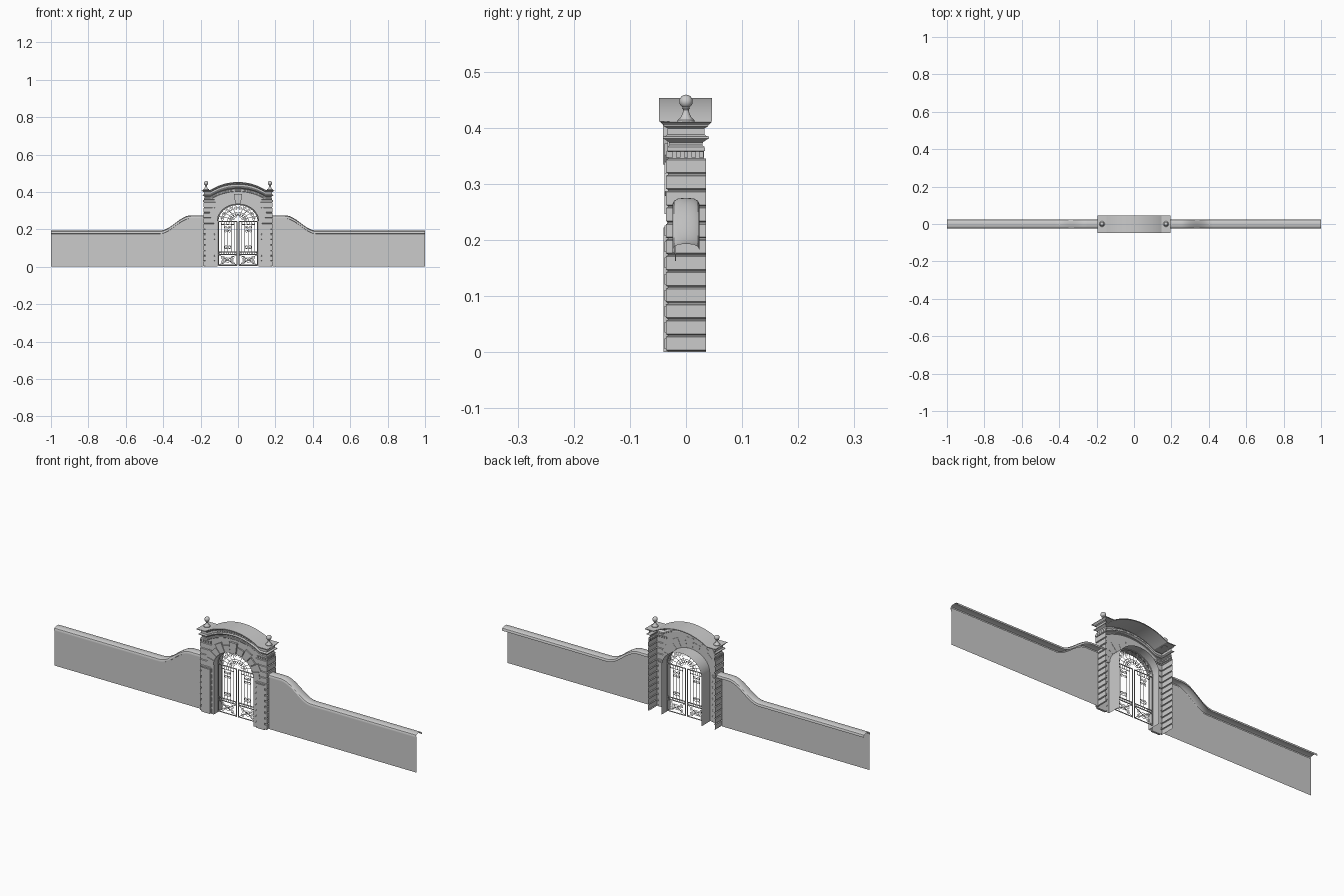
import bpy, bmesh
from math import sin, cos, pi, sqrt, radians

if "Cube" in bpy.data.objects:
    bpy.data.objects.remove(bpy.data.objects["Cube"])

ARCH_Z, RX, RZ = 0.245, 0.11, 0.09      # springing line and arch radii


def finish(name, bm, mirror=False, smooth=False):
    me = bpy.data.meshes.new(name)
    bmesh.ops.recalc_face_normals(bm, faces=bm.faces)
    bm.to_mesh(me)
    bm.free()
    ob = bpy.data.objects.new(name, me)
    bpy.context.collection.objects.link(ob)
    if mirror:
        ob.modifiers.new("mirror", 'MIRROR').merge_threshold = 0.0001
    if smooth:
        bpy.ops.object.select_all(action='DESELECT')
        ob.select_set(True)
        bpy.context.view_layer.objects.active = ob
        bpy.ops.object.shade_smooth_by_angle(angle=radians(30))
    return ob


def grid(name, rows, mirror=False, smooth=False, close=False):
    """Skin a list of equal-length point rows."""
    bm = bmesh.new()
    vs = [[bm.verts.new(p) for p in r] for r in rows]
    if close:
        vs.append(vs[0])
    for a, b in zip(vs, vs[1:]):
        for i in range(len(a) - 1):
            bm.faces.new((a[i], a[i + 1], b[i + 1], b[i]))
    bmesh.ops.remove_doubles(bm, verts=bm.verts, dist=1e-5)
    return finish(name, bm, mirror, smooth)


def sweep(name, path, profile, **kw):
    """path: (x, y, lift, dx, dy); profile: (offset, z)."""
    return grid(name, [[(x + dx * o, y + dy * o, l + z) for o, z in profile]
                       for x, y, l, dx, dy in path], **kw)


def prism(bm, pts, y0, y1):
    """Extrude an xz outline between two y planes."""
    a = [bm.verts.new((x, y0, z)) for x, z in pts]
    b = [bm.verts.new((x, y1, z)) for x, z in pts]
    bm.faces.new(a)
    bm.faces.new(b[::-1])
    for i in range(len(a)):
        j = (i + 1) % len(a)
        bm.faces.new((a[i], b[i], b[j], a[j]))


def rect(bm, x0, x1, z0, z1, y0, y1):
    prism(bm, [(x0, z0), (x1, z0), (x1, z1), (x0, z1)], y0, y1)


def lift(x, half=0.147, rise=0.042):
    """Segmental rise of the pediment over the gateway."""
    if abs(x) >= half:
        return 0.0
    r = (half * half + rise * rise) / (2 * rise)
    return sqrt(r * r - x * x) - (r - rise)


# garden walls: thin sheet with a swept-up top, and a rounded hollow coping
def wall_top(x):
    t = min(max((x - 0.25) / 0.17, 0), 1)
    return 0.193 + 0.082 * (1 + cos(pi * t)) / 2

xs = [0.185] + [0.25 + 0.17 * i / 20 for i in range(21)] + [1.0]
grid("wall", [[(x, -0.018, 0), (x, -0.018, wall_top(x) - 0.012)] for x in xs], mirror=True)
cap = [(-0.018, -0.03), (-0.02, -0.03), (-0.02, -0.017), (-0.024, -0.016), (-0.024, -0.011),
       (-0.021, -0.005), (-0.014, -0.001), (0, 0), (0.014, -0.001), (0.021, -0.005),
       (0.024, -0.011), (0.024, -0.016)]
sweep("wall_coping", [(x, 0, wall_top(x), 0, 1) for x in xs], cap, mirror=True, smooth=True)

# rusticated piers, open at the back
courses, n, h = [], 12, 0.345 / 12
for i in range(n):
    z = i * h
    courses += [(-0.004, z), (-0.004, z + 0.002), (0, z + 0.004), (0, z + h - 0.002), (-0.004, z + h)]
sweep("pier_courses", [(0.185, 0.036, 0, 1, 0), (0.185, -0.036, 0, 1, -1),
                       (0.125, -0.036, 0, 1, -1)], courses, mirror=True)
sweep("jamb", [(0.11, 0.036, 0, 0, 0), (0.11, -0.034, 0, 0, 0), (0.128, -0.034, 0, 0, 0)],
      [(0, 0), (0, ARCH_Z)], mirror=True)

# flat panel on each pier front, with toothed edges
bm = bmesh.new()
rect(bm, 0.128, 0.174, 0, 0.222, -0.04, -0.03)
for i in range(8):
    for x in (0.120, 0.174):
        rect(bm, x, x + 0.006, i * h + 0.006, i * h + h - 0.004, -0.038, -0.032)
finish("pier_panel", bm, mirror=True)

# arch soffit and the front plate above it
N = 32
ell = [(RX * cos(pi * i / N), ARCH_Z + RZ * sin(pi * i / N)) for i in range(N + 1)]
grid("arch_soffit", [[(x, -0.034, z), (x, 0.036, z)] for x, z in ell], smooth=True)
line = [(0.15, ARCH_Z)] + ell + [(-0.15, ARCH_Z)]
grid("front_plate", [[(x, -0.031, z), (x, -0.031, 0.37 + lift(x))] for x, z in line])

# voussoirs of alternating length, with a projecting keystone
bm = bmesh.new()
K = 11
for k in range(K):
    g = 0.012
    t0, t1 = pi * k / K + g, pi * (k + 1) / K - g
    key = k == K // 2
    d = 0.055 if key else (0.05 if k % 2 else 0.036)
    ts = [t0 + (t1 - t0) * i / 3 for i in range(4)]
    inner = [(RX * cos(t), ARCH_Z + RZ * sin(t)) for t in ts]
    outer = [((RX + d) * cos(t), ARCH_Z + (RZ + d) * sin(t)) for t in (t1, t0)]
    prism(bm, inner + outer, -0.041 if key else -0.038, -0.03)
finish("voussoirs", bm)

# pier capitals: dentils on the front and outer side
bm = bmesh.new()
for i in range(5):
    x = 0.128 + i * 0.0125
    rect(bm, x, x + 0.008, 0.347, 0.358, -0.036, -0.028)
    y = -0.031 + i * 0.0135
    rect(bm, 0.176, 0.185, 0.347, 0.358, y, y + 0.008)
finish("capital_dentils", bm, mirror=True)
sweep("capital_band", [(0.185, 0.036, 0, 1, 1), (0.185, -0.036, 0, 1, -1), (0.122, -0.036, 0, -1, -1),
                       (0.122, -0.031, 0, -1, 0)],
      [(-0.004, 0.343), (-0.004, 0.358), (-0.002, 0.359), (-0.002, 0.364)], mirror=True)

# cornice running across and arching over the gateway
arc = [0.147 * (1 - i / 20) for i in range(41)]
path = ([(0.185, 0.036, 0, 1, 1), (0.185, -0.036, 0, 1, -1)]
        + [(x, -0.036, lift(x), 0, -1) for x in arc]
        + [(-0.185, -0.036, 0, -1, -1), (-0.185, 0.036, 0, -1, 1)])
sweep("arched_cornice", path,
      [(-0.005, 0.36), (-0.003, 0.362), (-0.003, 0.366), (-0.007, 0.369), (-0.006, 0.374),
       (0.001, 0.379), (0.005, 0.381), (0.005, 0.384), (-0.001, 0.386), (-0.003, 0.388),
       (-0.003, 0.399), (0.003, 0.402), (0.004, 0.405), (0.01, 0.41)], smooth=True)
bm = bmesh.new()
for i in range(-7, 8):
    x = i * 0.013
    z = 0.389 + lift(x)
    rect(bm, x - 0.004, x + 0.004, z, z + 0.009, -0.037, -0.031)
finish("cornice_blocks", bm)

# curved roof slab
sweep("roof", [(x, 0, lift(x), 0, 1) for x in [0.195] + arc + [-0.195]],
      [(-0.048, 0.407), (-0.048, 0.411), (0.046, 0.411), (0.046, 0.407)], smooth=True)

# ball finials
prof = [(0.0001, 0.41), (0.015, 0.41), (0.015, 0.414), (0.010, 0.418), (0.006, 0.426), (0.005, 0.432),
        (0.007, 0.435)]
prof += [(max(0.0001, 0.012 * cos(a)), 0.447 + 0.012 * sin(a))
         for a in [radians(-60 + 15 * i) for i in range(11)]]
grid("finial", [[(0.171 + r * cos(2 * pi * i / 20), r * sin(2 * pi * i / 20), z) for r, z in prof]
                for i in range(20)], mirror=True, smooth=True, close=True)

# wrought-iron gate: heavy frame plus thin bars, rings and scrolls
def iron(name, lines, radius):
    cu = bpy.data.curves.new(name, 'CURVE')
    cu.dimensions = '3D'
    cu.bevel_depth, cu.bevel_resolution, cu.use_fill_caps = radius, 0, True
    for pts in lines:
        sp = cu.splines.new('POLY')
        sp.points.add(len(pts) - 1)
        for p, (x, z) in zip(sp.points, pts):
            p.co = (x, -0.004, z, 1)
    ob = bpy.data.objects.new(name, cu)
    bpy.context.collection.objects.link(ob)
    bpy.ops.object.select_all(action='DESELECT')
    ob.select_set(True)
    bpy.context.view_layer.objects.active = ob
    bpy.ops.object.convert(target='MESH')
    bpy.context.object.modifiers.new("mirror", 'MIRROR')


def scroll(x, z, r, a0=0.0, turn=1, loops=1.5):
    m = 18
    return [(x + r * (1 - 0.75 * i / m) * cos(a0 + turn * loops * 2 * pi * i / m),
             z + r * (1 - 0.75 * i / m) * sin(a0 + turn * loops * 2 * pi * i / m)) for i in range(m + 1)]


def ring(x, z, r):
    return [(x + r * cos(pi * i / 8), z + r * sin(pi * i / 8)) for i in range(17)]

frame = [[(x, 0.006), (x, 0.243)] for x in (0.005, 0.105)]
frame += [[(0.005, z), (0.105, z)] for z in (0.008, 0.066, 0.078, 0.243)]
frame += [[(0.97 * x, ARCH_Z + 0.97 * (z - ARCH_Z)) for x, z in ell[:N // 2 + 1]]]
iron("gate_frame", frame, 0.0028)

bars = [[(x, 0.078), (x, 0.243)] for x in (0.02, 0.037, 0.073, 0.09)]
bars += [[(0.055, 0.078), (0.055, 0.205)], [(0.037, 0.095), (0.073, 0.095)], [(0.02, 0.225), (0.09, 0.225)]]
for s in (-1, 1):
    a = 0 if s < 0 else pi
    bars += [scroll(0.055 + s * 0.0095, 0.212, 0.009, a, s), scroll(0.055 + s * 0.0095, 0.105, 0.009, a, -s),
             scroll(0.055 + s * 0.0095, 0.19, 0.008, a, -s),
             scroll(0.055 + s * 0.025, 0.05, 0.012, a, s), scroll(0.055 + s * 0.025, 0.024, 0.012, a, -s),
             [(0.055, 0.037), (0.055 + s * 0.048, 0.064)], [(0.055, 0.037), (0.055 + s * 0.048, 0.010)]]
bars += [ring(0.055, 0.037, 0.013), ring(0.055, 0.037, 0.006)]
bars += [ring(x, 0.072, 0.005) for x in (0.015, 0.035, 0.055, 0.075, 0.095)]
bars += [ring(x, 0.234, 0.008) for x in (0.0285, 0.055, 0.0815)]
# fanlight spokes and scrolls
bars += [[(0.5 * x, ARCH_Z + 0.5 * (z - ARCH_Z)) for x, z in ell[:N // 2 + 1]]]
for deg in (18, 36, 54, 72, 90):
    t = radians(deg)
    bars.append([(0.02 * cos(t), ARCH_Z + 0.02 * sin(t)), (0.107 * cos(t), ARCH_Z + 0.087 * sin(t))])
for deg in (9, 27, 45, 63, 81):
    t = radians(deg)
    bars.append(scroll(0.086 * cos(t), ARCH_Z + 0.07 * sin(t), 0.011, t, 1))
    bars.append(ring(0.04 * cos(t), ARCH_Z + 0.033 * sin(t), 0.005))
iron("gate_scrollwork", bars, 0.0012)
